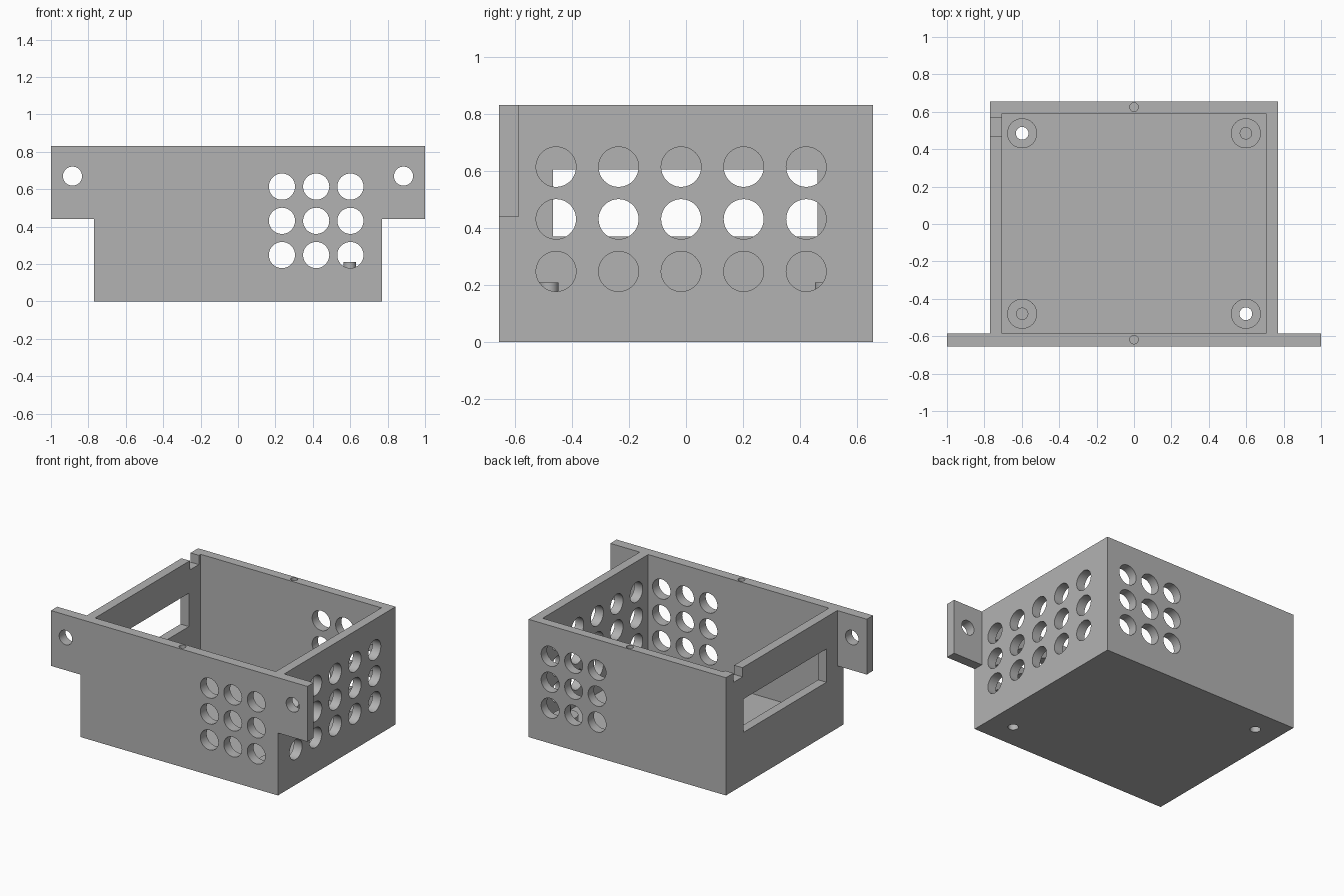
import bpy
import math

if "Cube" in bpy.data.objects:
    bpy.data.objects.remove(bpy.data.objects["Cube"], do_unlink=True)

# Overall sizes
WIDE, DEEP, HIGH, WALL = 0.77, 0.655, 0.83, 0.067
FRONT_IN, BACK_IN, SIDE_IN = -0.585, 0.59, 0.705

grey = bpy.data.materials.new("plain grey")
grey.use_nodes = True
grey.diffuse_color = (0.45, 0.45, 0.45, 1)
grey.node_tree.nodes["Principled BSDF"].inputs["Base Color"].default_value = (0.45, 0.45, 0.45, 1)


def box(name, x, y, z):
    """Box from (min, max) pairs."""
    bpy.ops.mesh.primitive_cube_add(size=1, location=[sum(r) / 2 for r in (x, y, z)])
    ob = bpy.context.object
    ob.name = name
    ob.scale = [r[1] - r[0] for r in (x, y, z)]
    bpy.ops.object.transform_apply(location=True, rotation=True, scale=True)
    return ob


def rod(name, centre, radius, length, axis="z"):
    turn = {"x": (0, math.pi / 2, 0), "y": (math.pi / 2, 0, 0), "z": (0, 0, 0)}[axis]
    bpy.ops.mesh.primitive_cylinder_add(vertices=48, radius=radius, depth=length,
                                        location=centre, rotation=turn)
    ob = bpy.context.object
    ob.name = name
    bpy.ops.object.transform_apply(location=True, rotation=True, scale=True)
    return ob


def cut(target, cutter):
    """Subtract the cutter and discard it."""
    mod = target.modifiers.new("cut", "BOOLEAN")
    mod.operation = "DIFFERENCE"
    mod.solver = "EXACT"
    mod.object = cutter
    bpy.context.view_layer.objects.active = target
    bpy.ops.object.modifier_apply(modifier=mod.name)
    bpy.data.objects.remove(cutter, do_unlink=True)


def finish(ob):
    ob.data.materials.clear()
    ob.data.materials.append(grey)
    bpy.ops.object.select_all(action="DESELECT")
    ob.select_set(True)
    bpy.context.view_layer.objects.active = ob
    bpy.ops.object.shade_smooth_by_angle(angle=math.radians(30))


# Open case with two mounting ears on the front plate
case = box("case", (-1, 1), (-DEEP, DEEP), (0, HIGH))
for s in (-1, 1):
    span = sorted((s * WIDE, s * 1.2))
    cut(case, box("behind_ear", span, (FRONT_IN, 1), (-1, 1)))
    cut(case, box("below_ear", span, (-1, 1), (-1, 0.44)))
cut(case, box("cavity", (-SIDE_IN, SIDE_IN), (FRONT_IN, BACK_IN), (WALL, 1)))

# Ear screw holes and lid screw holes
for s in (-1, 1):
    cut(case, rod("ear_hole", (s * 0.885, -0.62, 0.67), 0.051, 0.4, "y"))
for y in (-0.618, 0.625):
    cut(case, rod("lid_hole", (0, y, HIGH), 0.023, 0.3))

# Vent holes: front and back walls together, then the left wall
for row in range(3):
    z = 0.248 + row * 0.183
    for col in range(3):
        cut(case, rod("vent", (0.235 + col * 0.183, 0, z), 0.07, 2, "y"))
    for col in range(5):
        cut(case, rod("vent", (WIDE, -0.455 + col * 0.219, z), 0.07, 0.4, "x"))

# Window and cable notch in the right wall
cut(case, box("window", (-1, -0.6), (-0.465, 0.46), (0.37, 0.605)))
cut(case, box("notch", (-1, -0.6), (0.47, 0.57), (HIGH - 0.065, 1)))

# Corner standoffs: one diagonal drilled through, the other with pins
parts = [case]
for sx, side in ((-1, "right"), (1, "left")):
    for y, end in ((-0.48, "front"), (0.485, "back")):
        x = sx * 0.598
        post = rod(f"standoff_{end}_{side}", (x, y, 0.09), 0.08, 0.1)
        parts.append(post)
        if sx * y < 0:
            for ob in (case, post):
                cut(ob, rod("screw_hole", (x, y, 0.1), 0.034, 0.5))
        else:
            parts.append(rod(f"pin_{end}_{side}", (x, y, 0.16), 0.033, 0.1))

for ob in parts:
    finish(ob)
